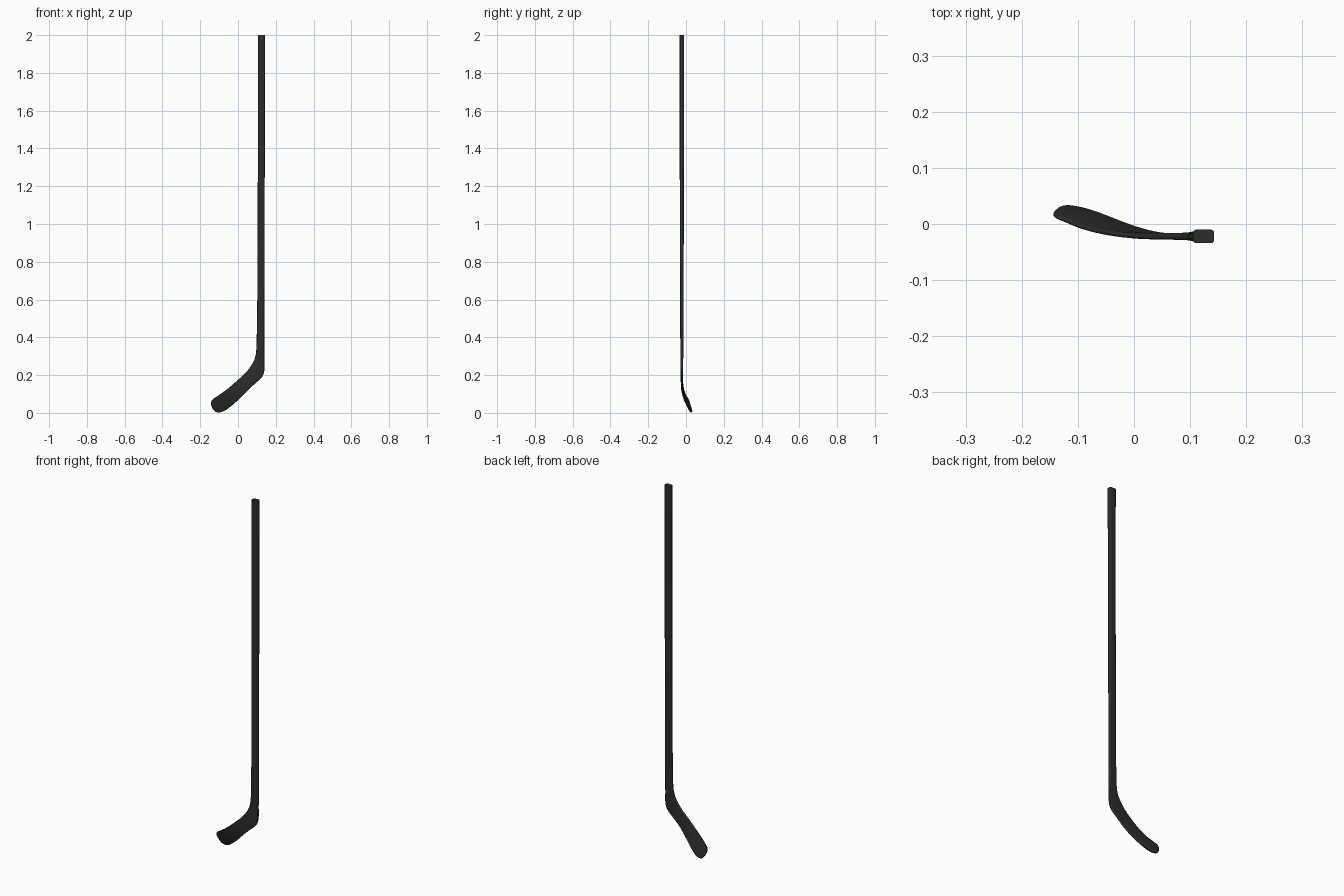
import bpy, bmesh, math
from mathutils import Vector

if "Cube" in bpy.data.objects:
    bpy.data.objects.remove(bpy.data.objects["Cube"])

mat = bpy.data.materials.new("dark grey")
mat.diffuse_color = (0.025, 0.025, 0.025, 1)
mat.use_nodes = True
mat.node_tree.nodes["Principled BSDF"].inputs["Base Color"].default_value = mat.diffuse_color


def ring_points(top, bot, th, tangent, rfac):
    """Rounded rectangle spanning top edge to bottom edge, with thickness th."""
    mid = (top + bot) / 2
    w = (bot - top).normalized()
    n = w.cross(tangent).normalized()
    hw, ht = (bot - top).length / 2, th / 2
    r = min(ht * rfac, hw * 0.95)
    pts = []
    for q, (sx, sy) in enumerate([(1, 1), (-1, 1), (-1, -1), (1, -1)]):
        for k in range(5):
            a = math.radians(90 * q + 22.5 * k)
            u = sx * (hw - r) + r * math.cos(a)
            v = sy * (ht - r) + r * math.sin(a)
            pts.append(mid + w * u + n * v)
    return pts


def loft(name, stations, cap_start, cap_end):
    """Skin a row of (top edge, bottom edge, thickness, roundness) stations."""
    bm = bmesh.new()
    mids = [(s[0] + s[1]) / 2 for s in stations]
    rings = []
    for i, (t, b, th, rf) in enumerate(stations):
        tan = mids[min(i + 1, len(mids) - 1)] - mids[max(i - 1, 0)]
        rings.append([bm.verts.new(p) for p in ring_points(t, b, th, tan, rf)])
    for a, b in zip(rings, rings[1:]):
        for j in range(len(a)):
            k = (j + 1) % len(a)
            bm.faces.new((a[j], a[k], b[k], b[j]))
    if cap_start:
        bm.faces.new(rings[0][::-1])
    if cap_end:
        bm.faces.new(rings[-1])
    bmesh.ops.recalc_face_normals(bm, faces=bm.faces)
    me = bpy.data.meshes.new(name)
    bm.to_mesh(me)
    bm.free()
    me.materials.append(mat)
    ob = bpy.data.objects.new(name, me)
    bpy.context.collection.objects.link(ob)
    bpy.ops.object.select_all(action='DESELECT')
    ob.select_set(True)
    bpy.context.view_layer.objects.active = ob
    bpy.ops.object.shade_smooth_by_angle(angle=math.radians(40))
    return ob


def station(tx, ty, tz, bx, by, bz, th, rf):
    return (Vector((tx, ty, tz)), Vector((bx, by, bz)), th, rf)


def catmull(p0, p1, p2, p3, t):
    return 0.5 * (2 * p1 + (p2 - p0) * t + (2 * p0 - 5 * p1 + 4 * p2 - p3) * t * t
                  + (3 * p1 - p0 - 3 * p2 + p3) * t ** 3)


# blade stations, from the neck to the toe
keys = [station(*s) for s in [
    (0.099, -0.022, 0.40, 0.140, -0.022, 0.40, 0.017, 0.6),
    (0.096, -0.022, 0.325, 0.140, -0.022, 0.29, 0.015, 0.65),
    (0.086, -0.022, 0.28, 0.139, -0.022, 0.222, 0.013, 0.7),
    (0.066, -0.022, 0.245, 0.124, -0.023, 0.186, 0.012, 0.8),
    (0.038, -0.022, 0.210, 0.090, -0.022, 0.155, 0.011, 0.8),
    (0.000, -0.021, 0.175, 0.050, -0.020, 0.117, 0.010, 0.8),
    (-0.048, -0.016, 0.133, 0.004, -0.008, 0.071, 0.009, 0.8),
    (-0.092, -0.006, 0.100, -0.045, 0.011, 0.029, 0.008, 0.8),
    (-0.122, 0.006, 0.080, -0.072, 0.021, 0.011, 0.008, 0.8),
    (-0.137, 0.012, 0.068, -0.098, 0.028, 0.003, 0.008, 0.8),
    (-0.143, 0.017, 0.054, -0.119, 0.031, 0.007, 0.007, 0.8),
    (-0.142, 0.021, 0.042, -0.132, 0.029, 0.019, 0.005, 0.8),
]]
blade = []
last = len(keys) - 1
for i in range(last):
    quad = [keys[max(i - 1, 0)], keys[i], keys[i + 1], keys[min(i + 2, last)]]
    for s in range(4):
        blade.append(tuple(catmull(*[q[c] for q in quad], s / 4) for c in range(4)))
blade.append(keys[-1])
loft("blade", blade, False, True)

# long straight shaft, slightly thinner towards the neck
shaft = [station(*s) for s in [
    (0.105, -0.022, 2.0, 0.143, -0.022, 2.0, 0.024, 0.5),
    (0.105, -0.022, 1.4, 0.142, -0.022, 1.4, 0.023, 0.5),
    (0.104, -0.022, 1.0, 0.141, -0.022, 1.0, 0.021, 0.5),
    (0.102, -0.022, 0.6, 0.140, -0.022, 0.6, 0.018, 0.55),
]] + [keys[0]]
loft("shaft", shaft, True, False)
